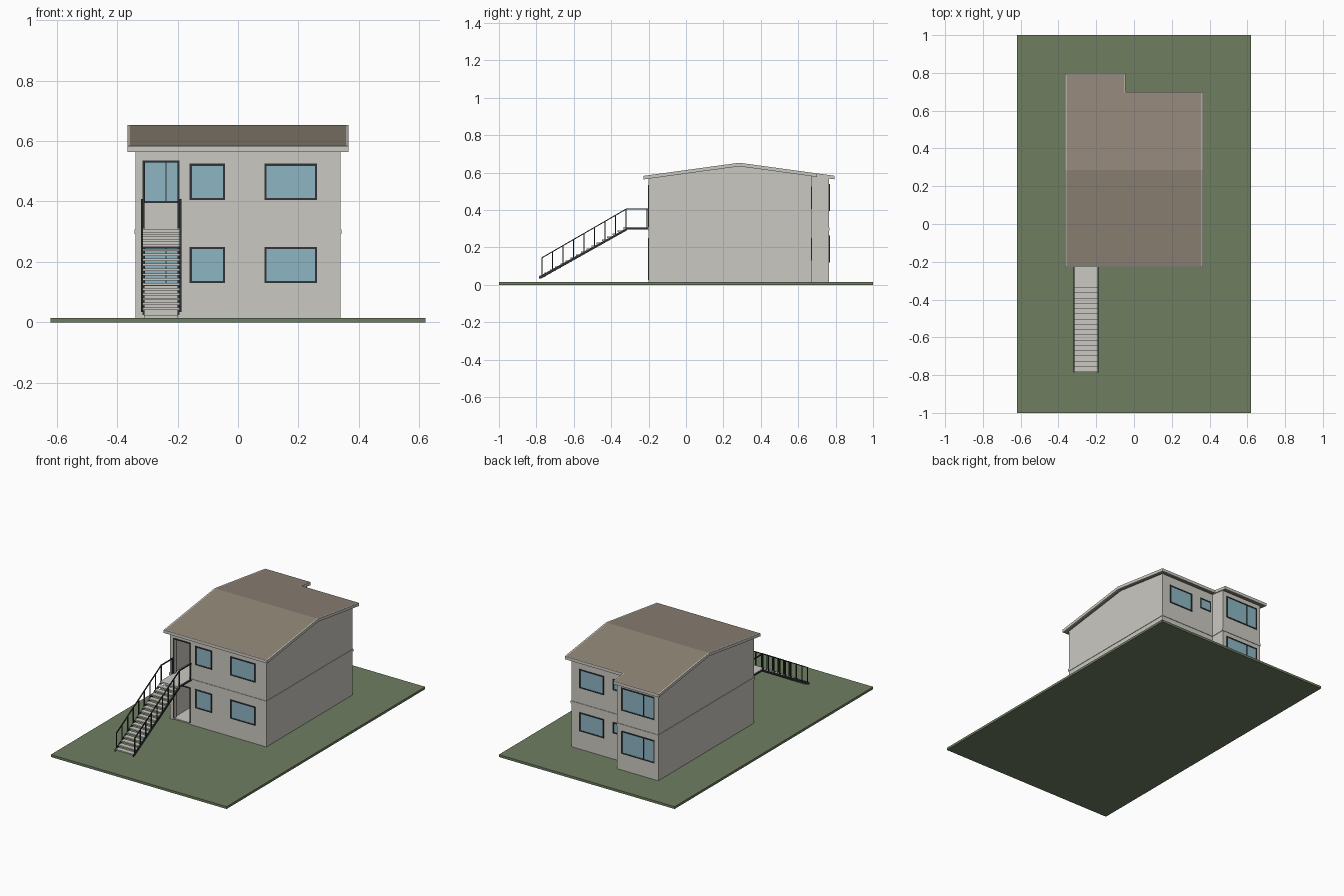
import bpy, bmesh

if "Cube" in bpy.data.objects:
    bpy.data.objects.remove(bpy.data.objects["Cube"])


def material(name, srgb):
    m = bpy.data.materials.new(name)
    m.diffuse_color = [((c / 255 + 0.055) / 1.055) ** 2.4 for c in srgb] + [1]
    m.use_nodes = True
    m.node_tree.nodes["Principled BSDF"].inputs["Base Color"].default_value = m.diffuse_color
    return m


WALL = material("light_render", (203, 201, 194))
ROOF = material("brown_roof", (144, 133, 119))
GLASS = material("blue_glass", (141, 182, 195))
DARK = material("dark_metal", (50, 52, 55))
GRASS = material("grass_green", (110, 126, 96))

parts = {}


def prism(name, mat, axis, pts, a, b):
    """Extrude a profile along x (points are y,z) or along y (points are x,z)."""
    bm = parts.setdefault(name, (bmesh.new(), mat))[0]
    place = (lambda p, t: (t, p[0], p[1])) if axis == "x" else (lambda p, t: (p[0], t, p[1]))
    lo = [bm.verts.new(place(p, a)) for p in pts]
    hi = [bm.verts.new(place(p, b)) for p in pts]
    bm.faces.new(lo)
    bm.faces.new(hi[::-1])
    n = len(pts)
    for i in range(n):
        j = (i + 1) % n
        bm.faces.new((lo[i], hi[i], hi[j], lo[j]))


def box(name, mat, x0, x1, y0, y1, z0, z1):
    prism(name, mat, "x", [(y0, z0), (y1, z0), (y1, z1), (y0, z1)], x0, x1)


RIDGE, THICK = 0.285, 0.019


def roof_z(y):
    return 0.653 - 0.137 * abs(y - RIDGE)


def sloped(name, mat, x0, x1, y0, y1, bottom=None, drop=0.0):
    """Prism whose top follows the roof; flat bottom, or a slab if bottom is None."""
    ys = [y0, RIDGE, y1] if y0 < RIDGE < y1 else [y0, y1]
    top = [(y, roof_z(y) - drop) for y in ys]
    if bottom is None:
        low = [(y, roof_z(y) - THICK) for y in reversed(ys)]
    else:
        low = [(y1, bottom), (y0, bottom)]
    prism(name, mat, "x", top + low, x0, x1)


# Lawn
box("lawn", GRASS, -0.62, 0.62, -1, 1, 0, 0.015)

# Side walls with gables
sloped("left_wall", WALL, -0.34, -0.32, -0.2, 0.765, 0.015, THICK)
sloped("right_wall", WALL, 0.32, 0.34, -0.2, 0.67, 0.015, THICK)
sloped("wing_side_wall", WALL, -0.07, -0.05, 0.65, 0.765, 0.015, THICK)

# Front wall, one storey at a time, each with a door opening
DX0, DX1 = -0.31, -0.2
for z0, door_top, z1 in ((0.015, 0.25, 0.30), (0.30, 0.535, 0.567)):
    prism("front_wall", WALL, "y",
          [(-0.32, z0), (DX0, z0), (DX0, door_top), (DX1, door_top), (DX1, z0),
           (0.32, z0), (0.32, z1), (-0.32, z1)], -0.2, -0.18)
    # Door surround
    f = 0.006
    prism("door_frames", DARK, "y",
          [(DX0 - f, z0 + 0.01), (DX0, z0 + 0.01), (DX0, door_top - f), (DX1, door_top - f),
           (DX1, z0 + 0.01), (DX1 + f, z0 + 0.01), (DX1 + f, door_top), (DX0 - f, door_top)],
          -0.204, -0.176)

# Back walls
box("back_wall", WALL, -0.05, 0.32, 0.65, 0.67, 0.015, 0.581)
box("wing_back_wall", WALL, -0.32, -0.07, 0.745, 0.765, 0.015, 0.568)

# Floors; the upper one shows as a thin band outside
box("ground_floor", WALL, -0.33, 0.33, -0.195, 0.66, 0.015, 0.022)
box("ground_floor", WALL, -0.33, -0.06, 0.66, 0.755, 0.015, 0.022)
e = 0.003
prism("upper_floor", WALL, "x", [(-0.2 - e, 0.292), (0.67 + e, 0.292),
                                 (0.67 + e, 0.308), (-0.2 - e, 0.308)], -0.34 - e, 0.34 + e)
box("upper_floor", WALL, -0.34 - e, -0.05 + e, 0.67 + e, 0.765 + e, 0.292, 0.308)


# Windows: glass through the wall with a raised frame
def window(x0, x1, z0, z1, y0, y1, mullion=None):
    f = 0.007
    box("window_glass", GLASS, x0 + f, x1 - f, y0 - 0.001, y1 + 0.001, z0 + f, z1 - f)
    ya, yb = y0 - 0.004, y1 + 0.004
    for z in (z0, z1 - f):
        box("window_frames", DARK, x0, x1, ya, yb, z, z + f)
    for x in (x0, x1 - f):
        box("window_frames", DARK, x, x + f, ya, yb, z0 + f, z1 - f)
    if mullion is not None:
        box("window_frames", DARK, mullion - 0.002, mullion + 0.002, ya, yb, z0 + f, z1 - f)


for base in (0.13, 0.405):
    top = base + 0.12
    window(-0.16, -0.043, base, top, -0.2, -0.18)
    window(0.088, 0.262, base, top, -0.2, -0.18)
    window(0.11, 0.282, base, top, 0.65, 0.67)
    window(-0.035, 0.045, top - 0.07, top, 0.65, 0.67)
    window(-0.315, -0.08, base - 0.01, top + 0.015, 0.745, 0.765, -0.238)

# Roof slab, longer over the rear wing
FRONT, BACK, WING = -0.222, 0.695, 0.79
sloped("roof", ROOF, -0.357, 0.357, FRONT, BACK)
sloped("roof", ROOF, -0.357, -0.05, BACK, WING)

# Bargeboards and fascias
sloped("bargeboards", WALL, -0.365, -0.357, FRONT - 0.005, WING + 0.005)
sloped("bargeboards", WALL, 0.357, 0.365, FRONT - 0.005, BACK + 0.005)
sloped("bargeboards", WALL, -0.05, -0.044, BACK, WING + 0.005)
for x0, x1, y0, y1 in ((-0.357, 0.357, FRONT - 0.005, FRONT),
                       (-0.044, 0.357, BACK, BACK + 0.005),
                       (-0.357, -0.05, WING, WING + 0.005)):
    sloped("fascias", WALL, x0, x1, y0, y1)

# Outside stair: landing and open treads
box("landing", WALL, -0.317, -0.191, -0.335, -0.2, 0.297, 0.309)
N = 16
for i in range(N):
    y = -0.335 - i * 0.0278
    z = 0.292 - i * 0.0162
    box("treads", WALL, -0.315, -0.193, y - 0.031, y, z - 0.008, z)

# Stringers, handrails and posts on both sides
SLOPE = 0.26 / 0.45


def rail_z(y):
    return 0.405 + SLOPE * min(0, y + 0.32)


for x in (-0.318, -0.19):
    a, b = x - 0.003, x + 0.003
    prism("stringers", DARK, "x", [(-0.785, 0.034), (-0.775, 0.034), (-0.315, 0.292),
                                   (-0.315, 0.305), (-0.785, 0.045)], a, b)
    box("stringers", DARK, a, b, -0.315, -0.2, 0.297, 0.305)
    prism("handrails", DARK, "x", [(-0.772, 0.141), (-0.32, 0.402), (-0.2, 0.402),
                                   (-0.2, 0.408), (-0.32, 0.408), (-0.772, 0.147)], a, b)
    for y in [-0.77 + 0.05625 * i for i in range(9)] + [-0.208]:
        box("railing_posts", DARK, a, b, y - 0.0025, y + 0.0025, rail_z(y) - 0.105, rail_z(y))

# Turn every collected part into an object
for name, (bm, mat) in parts.items():
    bmesh.ops.recalc_face_normals(bm, faces=bm.faces)
    mesh = bpy.data.meshes.new(name)
    bm.to_mesh(mesh)
    bm.free()
    mesh.materials.append(mat)
    bpy.context.collection.objects.link(bpy.data.objects.new(name, mesh))
